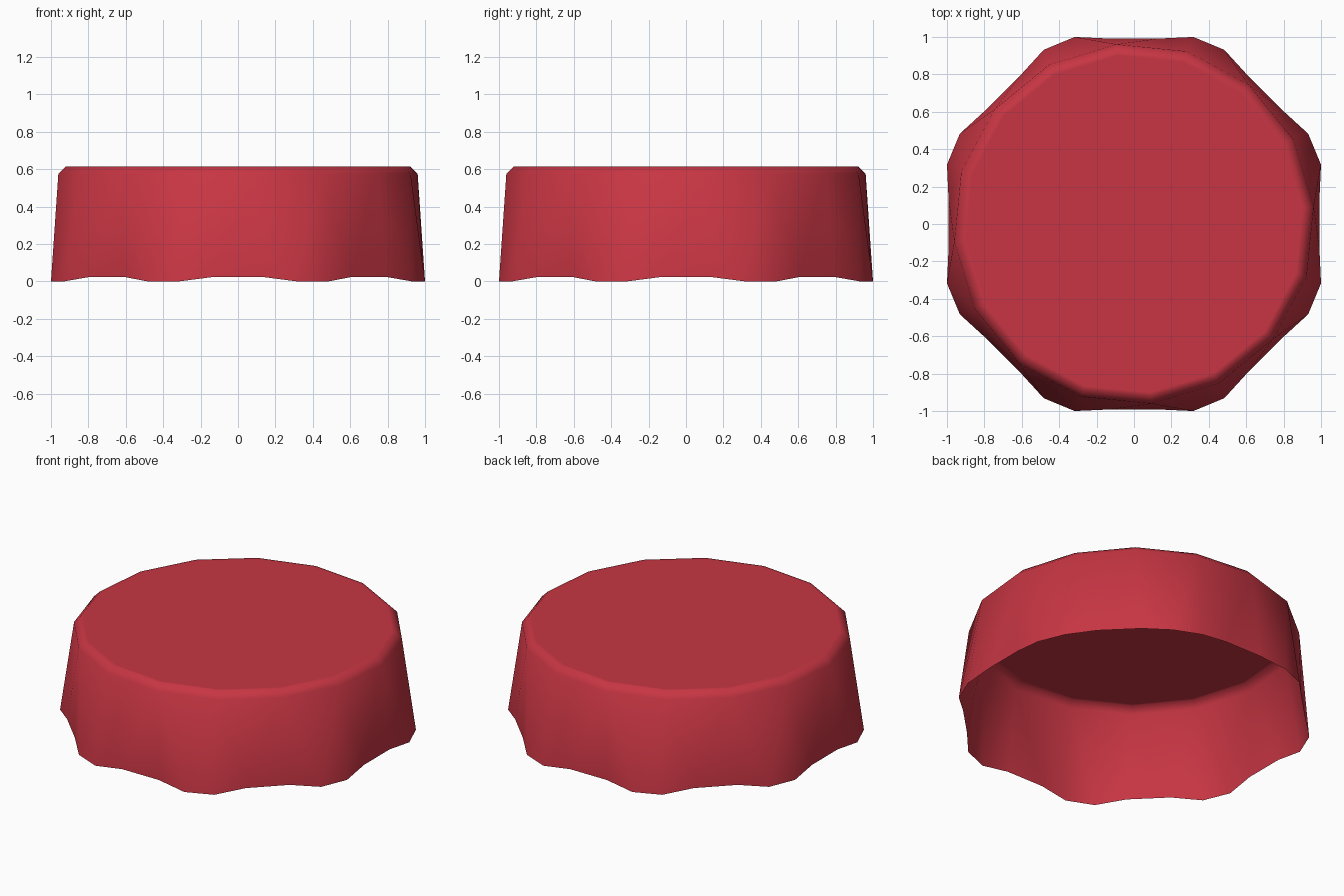
import bpy, bmesh, math

if "Cube" in bpy.data.objects:
    bpy.data.objects.remove(bpy.data.objects["Cube"])

N = 16                                   # sides of the cap
TWIST = math.radians(5.5)                # crown is turned slightly against the skirt

mat = bpy.data.materials.new("cap red")
mat.diffuse_color = (0.57, 0.036, 0.056, 1)
mat.use_nodes = True
mat.node_tree.nodes["Principled BSDF"].inputs["Base Color"].default_value = mat.diffuse_color

bm = bmesh.new()


def ring(radius, z):
    return [bm.verts.new((radius * math.cos(a), radius * math.sin(a), z))
            for a in (TWIST + math.tau * i / N for i in range(N))]


# Wavy lower rim: pairs of points, alternately a tucked-in raised flute and a flared foot
rim = []
for i in range(N):
    foot = i % 2 == 1
    r, z, spread = (1.049, 0.0, 4.9) if foot else (1.0, 0.024, 7.5)
    pair = []
    for s in (-1, 1):
        a = math.tau * i / N + s * math.radians(spread)
        pair.append(bm.verts.new((r * math.cos(a), r * math.sin(a), z)))
    rim.append(pair)

# Shoulder, bevelled crown edge and a support ring that keeps the top flat
shoulder, crown, inner = ring(0.965, 0.575), ring(0.925, 0.615), ring(0.905, 0.615)

for i in range(N):
    j = (i + 1) % N
    # Skirt
    bm.faces.new((rim[i][0], rim[i][1], shoulder[i]))
    bm.faces.new((rim[i][1], rim[j][0], shoulder[i]))
    bm.faces.new((rim[j][0], shoulder[j], shoulder[i]))
    # Bevel and top border
    for lo, hi in ((shoulder, crown), (crown, inner)):
        bm.faces.new((lo[i], lo[j], hi[j], hi[i]))
bm.faces.new(inner)                      # top disc (underside stays open)

for f in bm.faces:
    f.smooth = True
mesh = bpy.data.meshes.new("bottle_cap")
bm.to_mesh(mesh)
bm.free()
mesh.materials.append(mat)
cap = bpy.data.objects.new("bottle_cap", mesh)
bpy.context.collection.objects.link(cap)
